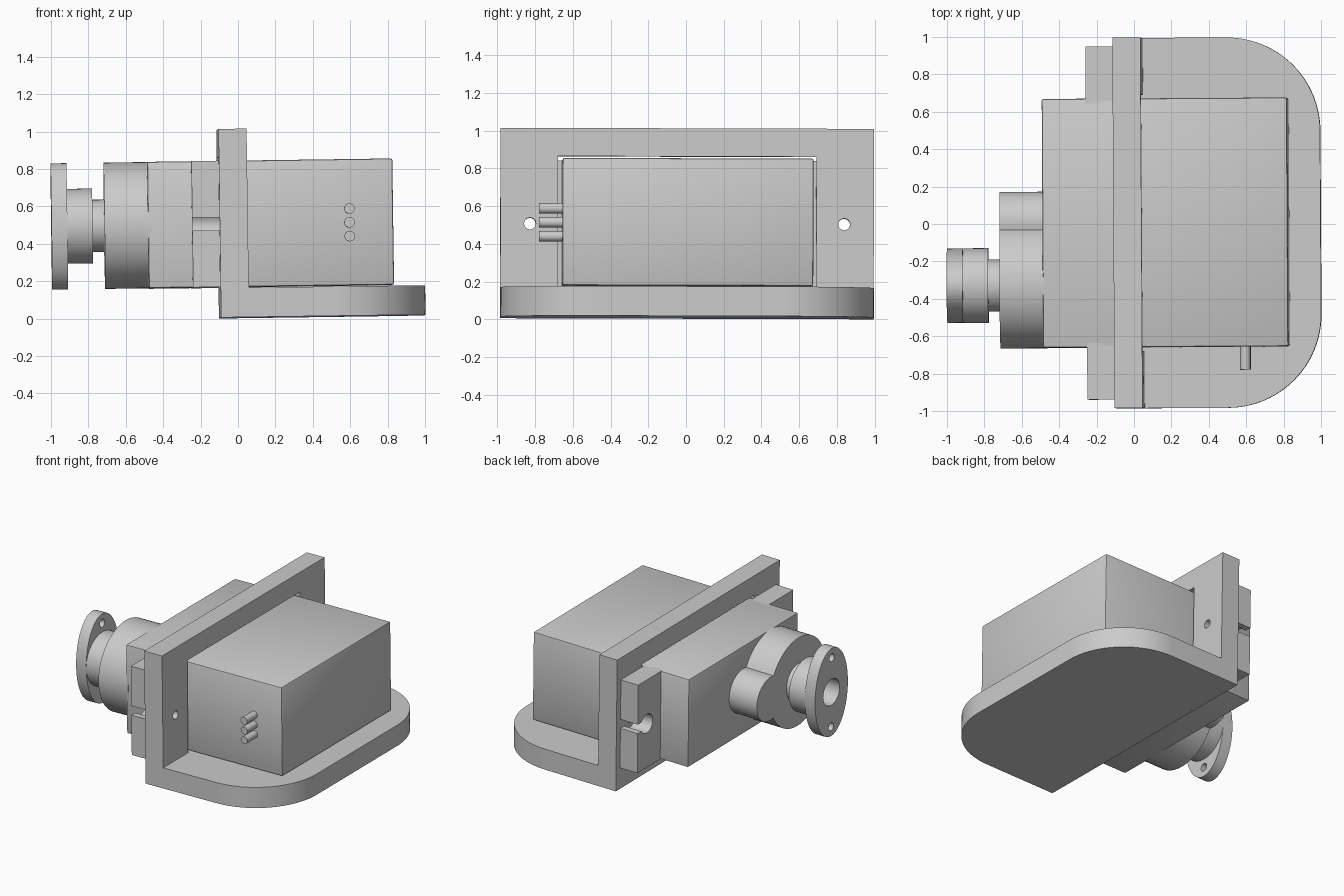
import bpy, bmesh
from math import pi, sin, cos, radians
from mathutils import Matrix, Euler

cube = bpy.data.objects.get("Cube")
if cube:
    bpy.data.objects.remove(cube, do_unlink=True)

grey = bpy.data.materials.new("plain grey")
grey.use_nodes = True
grey.diffuse_color = (0.6, 0.6, 0.6, 1)
grey.node_tree.nodes["Principled BSDF"].inputs["Base Color"].default_value = (0.6, 0.6, 0.6, 1)

parts = []
AXIS_Z = 0.505     # height of the servo's middle line
HALF = 0.3375      # half height of the servo
SHAFT_Y = -0.33    # output shaft position


def box(x, y, z):
    """Box between (min, max) pairs."""
    bpy.ops.mesh.primitive_cube_add(size=1)
    ob = bpy.context.object
    pairs = (x, y, z)
    size = Matrix.Diagonal([b - a for a, b in pairs] + [1])
    ob.data.transform(Matrix.Translation([(a + b) / 2 for a, b in pairs]) @ size)
    return ob


def disc(x, y, z, ry, rz=None, sides=64):
    """Round or oval cylinder lying along x."""
    bpy.ops.mesh.primitive_cylinder_add(vertices=sides, radius=1, depth=1)
    ob = bpy.context.object
    ob.data.transform(Matrix.Translation(((x[0] + x[1]) / 2, y, z))
                      @ Matrix.Diagonal((x[1] - x[0], ry, rz or ry, 1))
                      @ Matrix.Rotation(pi / 2, 4, 'Y'))
    return ob


def combine(ob, tools, operation='DIFFERENCE'):
    """Boolean each tool into the object, then drop the tool."""
    bpy.context.view_layer.objects.active = ob
    for tool in tools:
        tool.hide_render = True
        mod = ob.modifiers.new("shape", 'BOOLEAN')
        mod.operation, mod.solver, mod.object = operation, 'EXACT', tool
        bpy.ops.object.modifier_apply(modifier=mod.name)
        bpy.data.objects.remove(tool, do_unlink=True)
    return ob


def finish(ob, name, bevel=0):
    ob.name = ob.data.name = name
    ob.data.materials.clear()
    ob.data.materials.append(grey)
    bpy.ops.object.select_all(action='DESELECT')
    ob.select_set(True)
    bpy.context.view_layer.objects.active = ob
    if bevel:
        mod = ob.modifiers.new("soft edges", 'BEVEL')
        mod.width, mod.segments, mod.limit_method = bevel, 2, 'ANGLE'
        bpy.ops.object.modifier_apply(modifier=mod.name)
    bpy.ops.object.shade_smooth_by_angle(angle=radians(30))
    parts.append(ob)


def rounded_plate():
    """Base outline: square at the wall, rounded at the far end."""
    radius, width = 0.5, 0.99
    pts = [(-0.02, width), (-0.02, -width)]
    for side, start in ((-1, -pi / 2), (1, 0)):
        for i in range(25):
            a = start + i * pi / 48
            pts.append((1 - radius + radius * cos(a),
                        side * (width - radius) + radius * sin(a)))
    bm = bmesh.new()
    face = bm.faces.new([bm.verts.new((x, y, 0.0045)) for x, y in pts])
    top = bmesh.ops.extrude_face_region(bm, geom=[face])
    verts = [g for g in top["geom"] if isinstance(g, bmesh.types.BMVert)]
    bmesh.ops.translate(bm, verts=verts, vec=(0, 0, 0.157))
    bmesh.ops.recalc_face_normals(bm, faces=bm.faces)
    mesh = bpy.data.meshes.new("plate")
    bm.to_mesh(mesh)
    bm.free()
    ob = bpy.data.objects.new("plate", mesh)
    bpy.context.collection.objects.link(ob)
    return ob


# Bracket: upright wall with window and screw holes, joined to the base plate
wall = box((-0.096, 0.054), (-0.99, 0.99), (0.0045, 1.012))
combine(wall, [box((-0.3, 0.3), (-0.685, 0.685), (0.1615, 0.863))]
        + [disc((-0.3, 0.3), s * 0.833, AXIS_Z, 0.031, sides=32) for s in (-1, 1)])
finish(combine(wall, [rounded_plate()], 'UNION'), "mounting_bracket")

# Servo case
finish(box((-0.478, 0.833), (-0.665, 0.665), (AXIS_Z - HALF, AXIS_Z + HALF)),
       "servo_case", 0.01)

# Mounting ears with keyhole slots open to the outside
for s, side in ((1, "left"), (-1, "right")):
    ear = box((-0.243, -0.097), sorted((s * 0.64, s * 0.943)),
              (AXIS_Z - HALF, AXIS_Z + HALF))
    combine(ear, [disc((-0.4, 0), s * 0.833, AXIS_Z, 0.072, sides=32),
                  box((-0.4, 0), sorted((s * 0.833, s * 1.1)),
                      (AXIS_Z - 0.035, AXIS_Z + 0.035))])
    finish(ear, side + "_mounting_ear")

# Gear housing: large and small round bosses
gear = disc((-0.71, -0.46), SHAFT_Y, AXIS_Z, HALF)
finish(combine(gear, [disc((-0.71, -0.46), 0.004, AXIS_Z, 0.166)], 'UNION'), "gear_housing")

# Output shaft
finish(disc((-0.79, -0.7), SHAFT_Y, AXIS_Z, 0.14), "output_shaft")

# Horn: round hub with an oval flange, bored in the middle and drilled at the ends
horn = disc((-0.91, -0.773), SHAFT_Y, AXIS_Z, 0.2)
combine(horn, [disc((-0.993, -0.908), SHAFT_Y, AXIS_Z, 0.2, HALF)], 'UNION')
combine(horn, [disc((-1.1, -0.85), SHAFT_Y, AXIS_Z, 0.1)]
        + [disc((-1.1, -0.9), SHAFT_Y, AXIS_Z + s * 0.265, 0.03, sides=24) for s in (-1, 1)])
finish(horn, "servo_horn")

# Three wire stubs on the front side of the case
for i, place in enumerate(("lower", "middle", "upper")):
    bpy.ops.mesh.primitive_cylinder_add(vertices=24, radius=0.028, depth=0.14)
    wire = bpy.context.object
    wire.data.transform(Matrix.Translation((0.599, -0.718, 0.43 + 0.074 * i))
                        @ Matrix.Rotation(pi / 2, 4, 'X'))
    finish(wire, place + "_wire")

# The whole assembly sits very slightly askew
tilt = Matrix.Translation((0, 0.004, 0)) @ Euler((-0.003, -0.014, 0.006)).to_matrix().to_4x4()
for ob in parts:
    ob.data.transform(tilt)
